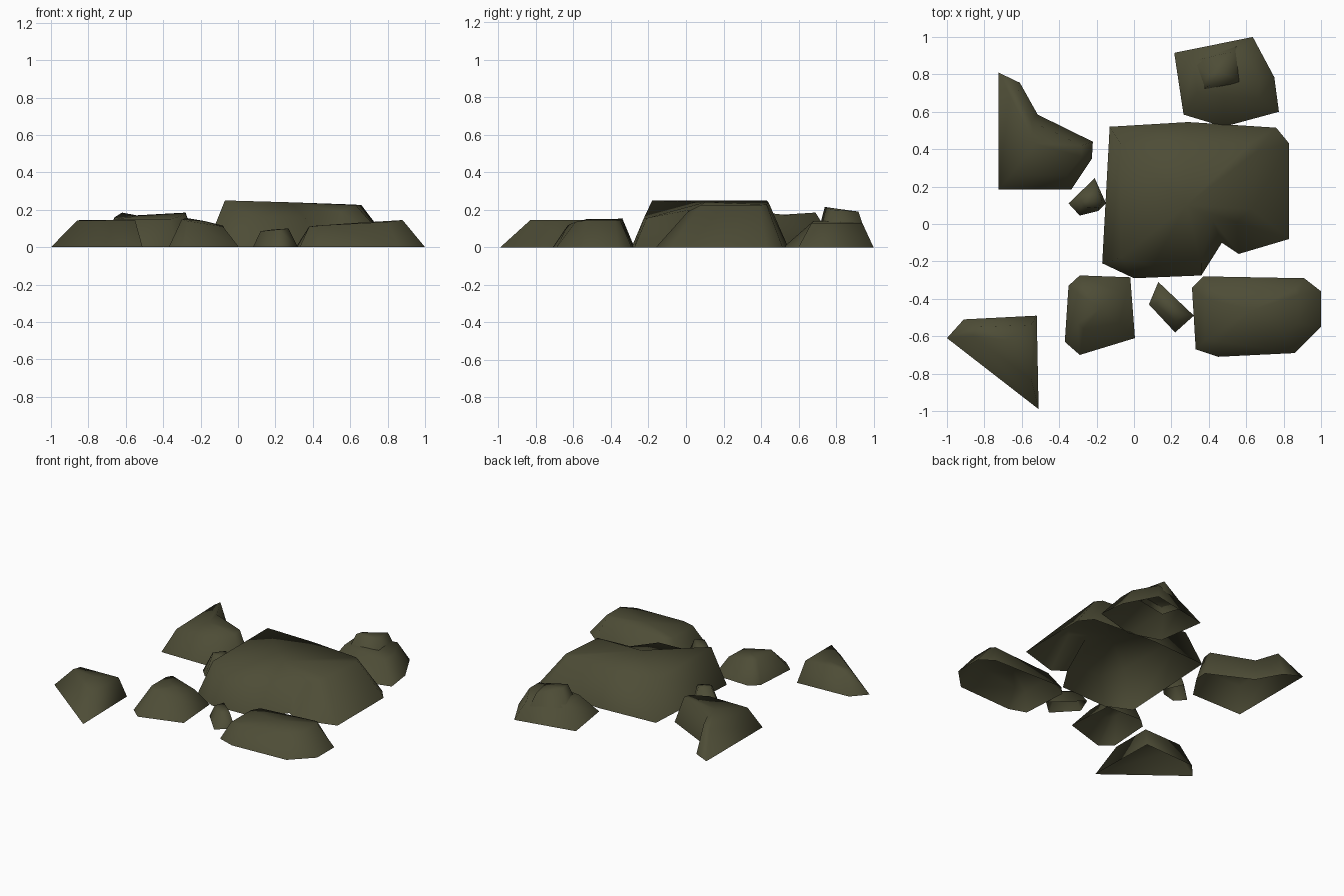
import bpy, bmesh

stone = bpy.data.materials.new("dark olive stone")
stone.diffuse_color = (0.075, 0.073, 0.037, 1)


def rock(name, ring, peak, base_z=0.0):
    """Open-bottomed rock. ring: (base x, base y, top x, top y, top z); peak: middle of the cap."""
    bm = bmesh.new()
    low = [bm.verts.new((p[0], p[1], base_z)) for p in ring]
    top = [bm.verts.new(p[2:]) for p in ring]
    mid = bm.verts.new(peak)
    n = len(ring)
    for i in range(n):
        j = (i + 1) % n
        bm.faces.new((low[i], low[j], top[j], top[i]))
        bm.faces.new((top[i], top[j], mid))
    # rings run clockwise from above, so turn the faces outward
    bmesh.ops.reverse_faces(bm, faces=bm.faces[:])
    for f in bm.faces:
        f.smooth = True
    mesh = bpy.data.meshes.new(name)
    bm.to_mesh(mesh)
    bm.free()
    mesh.materials.append(stone)
    bpy.context.collection.objects.link(bpy.data.objects.new(name, mesh))


# big central slab with a notch and a lower front ledge
rock("main_rock", [
    (-.13, .52, -.07, .43, .25), (.29, .545, .28, .44, .24),
    (.76, .515, .62, .43, .228), (.83, .43, .66, .39, .225),
    (.83, -.08, .63, .08, .225), (.56, -.16, .55, .01, .19),
    (.47, -.10, .42, .02, .20), (.36, -.275, .36, -.21, .155),
    (0, -.29, .10, -.225, .155), (-.17, -.21, -.07, -.18, .25)],
    (.28, .10, .24))

# wedge at the front left
rock("wedge_rock", [
    (-1.0, -.61, -.86, -.60, .143), (-.91, -.51, -.84, -.55, .145),
    (-.52, -.49, -.55, -.54, .145), (-.51, -.99, -.55, -.83, .145)],
    (-.68, -.62, .145))

# squarish rock at the front
rock("square_rock", [
    (-.35, -.33, -.30, -.37, .15), (-.29, -.275, -.27, -.34, .155),
    (-.02, -.285, -.08, -.36, .115), (.005, -.61, -.08, -.53, .11),
    (-.29, -.70, -.27, -.56, .14), (-.37, -.63, -.30, -.53, .15)],
    (-.18, -.45, .14))

# long rock at the front right
rock("long_rock", [
    (.31, -.34, .38, -.40, .11), (.37, -.28, .42, -.35, .115),
    (.91, -.29, .86, -.35, .142), (1.0, -.36, .88, -.38, .145),
    (1.0, -.55, .88, -.53, .145), (.86, -.69, .80, -.59, .135),
    (.45, -.71, .46, -.63, .118), (.33, -.67, .38, -.62, .11)],
    (.63, -.46, .13))

# pebbles tucked between the big rocks
rock("front_pebble", [
    (.13, -.31, .15, -.37, .09), (.32, -.49, .27, -.48, .10),
    (.22, -.58, .22, -.52, .095), (.08, -.43, .12, -.43, .085)],
    (.19, -.45, .095))
rock("side_pebble", [
    (-.35, .11, -.28, .12, .14), (-.21, .245, -.22, .18, .145),
    (-.15, .11, -.17, .12, .125), (-.19, .07, -.19, .09, .125),
    (-.29, .045, -.26, .085, .135)],
    (-.23, .12, .14))

# left rock with a long tail toward the back
rock("tail_rock", [
    (-.725, .81, -.66, .68, .16), (-.61, .755, -.62, .69, .185),
    (-.515, .585, -.55, .55, .17), (-.22, .44, -.28, .42, .185),
    (-.225, .35, -.28, .36, .175), (-.335, .185, -.36, .26, .15),
    (-.725, .185, -.66, .26, .15)],
    (-.53, .43, .168))

# back rock and the knob on top of it
rock("back_rock", [
    (.215, .915, .32, .86, .13), (.635, 1.0, .58, .94, .13),
    (.75, .785, .67, .78, .13), (.775, .60, .67, .67, .13),
    (.48, .52, .48, .68, .14), (.265, .585, .34, .70, .14)],
    (.48, .80, .14))
rock("back_knob", [
    (.31, .87, .40, .80, .205), (.55, .95, .52, .92, .19),
    (.575, .75, .54, .78, .20), (.36, .71, .40, .74, .215)],
    (.46, .81, .205), 0.10)
